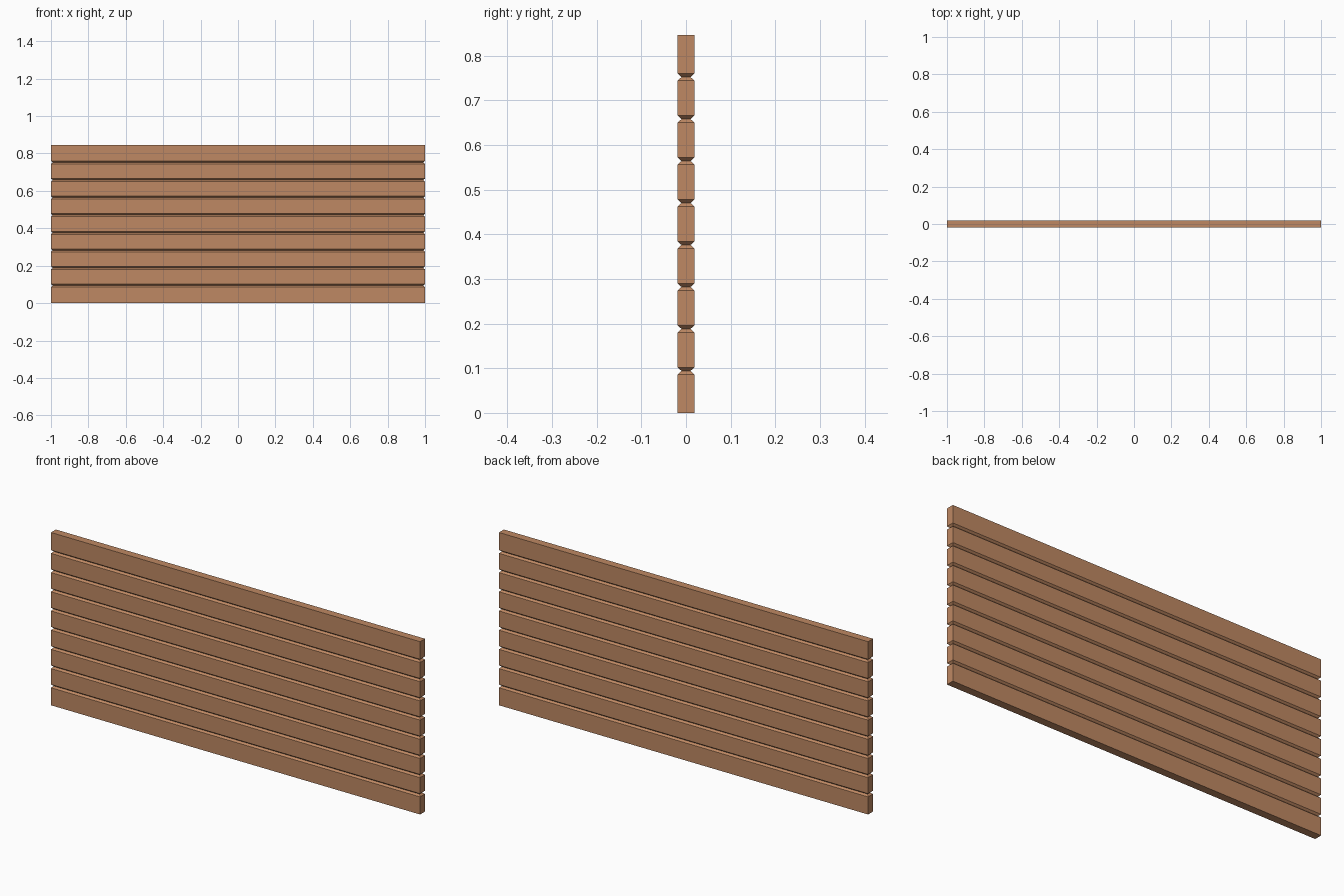
import bpy, bmesh

if "Cube" in bpy.data.objects:
    bpy.data.objects.remove(bpy.data.objects["Cube"])

LENGTH, THICK, PITCH, COUNT = 2.0, 0.038, 0.094, 9
CH_Z, CH_XY = 0.008, 0.009

wood = bpy.data.materials.new("wood")
wood.diffuse_color = (0.52, 0.25, 0.125, 1)
wood.use_nodes = True
wood.node_tree.nodes["Principled BSDF"].inputs["Base Color"].default_value = wood.diffuse_color


def plank(i):
    """Board made of stacked rectangular rings; chamfered all round where it meets a neighbour."""
    z0, z1 = i * PITCH, (i + 1) * PITCH
    rings = []
    if i > 0:
        rings += [(z0, CH_XY), (z0 + CH_Z, 0)]
    else:
        rings += [(z0, 0)]
    if i < COUNT - 1:
        rings += [(z1 - CH_Z, 0), (z1, CH_XY)]
    else:
        rings += [(z1, 0)]
    bm = bmesh.new()
    loops = []
    for z, inset in rings:
        x, y = LENGTH / 2 - inset, THICK / 2 - inset
        loops.append([bm.verts.new((sx * x, sy * y, z))
                      for sx, sy in ((-1, -1), (1, -1), (1, 1), (-1, 1))])
    for a, b in zip(loops, loops[1:]):
        for k in range(4):
            n = (k + 1) % 4
            bm.faces.new((a[k], a[n], b[n], b[k]))
    bm.faces.new(loops[0][::-1])
    bm.faces.new(loops[-1])
    mesh = bpy.data.meshes.new(f"plank_{i + 1}")
    bm.to_mesh(mesh)
    bm.free()
    mesh.materials.append(wood)
    bpy.context.collection.objects.link(bpy.data.objects.new(mesh.name, mesh))


# Stack of horizontal boards, flat at the very bottom and top
for i in range(COUNT):
    plank(i)
